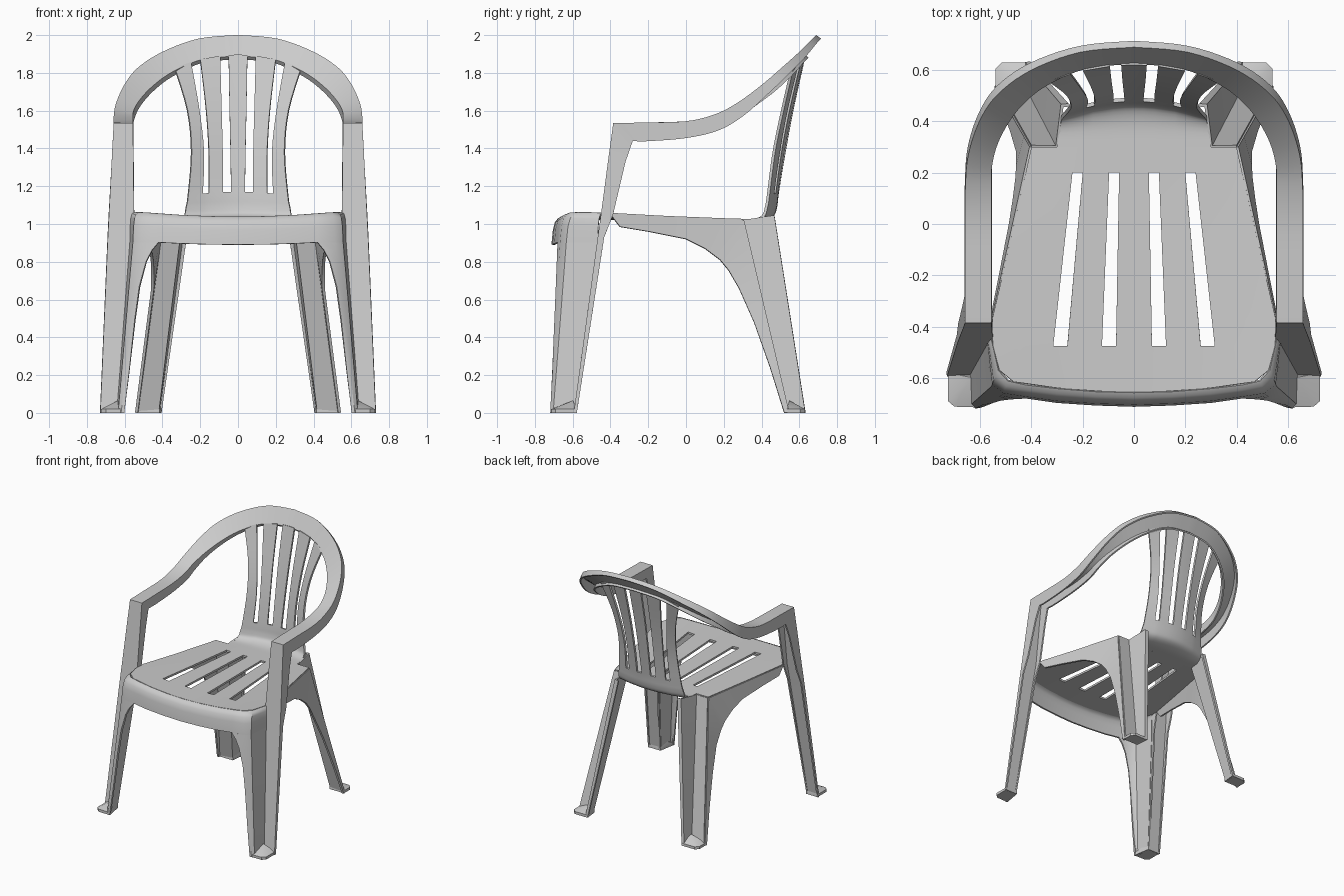
import bpy, bmesh, math

if "Cube" in bpy.data.objects:
    bpy.data.objects.remove(bpy.data.objects["Cube"])

plastic = bpy.data.materials.new("light grey plastic")
plastic.diffuse_color = (0.6, 0.6, 0.6, 1)
plastic.use_nodes = True
plastic.node_tree.nodes["Principled BSDF"].inputs["Base Color"].default_value = plastic.diffuse_color


def finish(name, mesh, thickness):
    ob = bpy.data.objects.new(name, mesh)
    bpy.context.collection.objects.link(ob)
    mesh.materials.append(plastic)
    m = ob.modifiers.new("mirror", 'MIRROR')
    m.use_clip = True
    m.merge_threshold = 0.0005
    if thickness:
        s = ob.modifiers.new("shell", 'SOLIDIFY')
        s.thickness = thickness
        s.offset = 0
    bpy.ops.object.select_all(action='DESELECT')
    ob.select_set(True)
    bpy.context.view_layer.objects.active = ob
    bpy.ops.object.convert(target='MESH')
    bpy.ops.object.shade_smooth_by_angle(angle=math.radians(35))


def sheet(name, rows, thickness=0.015, hole=lambda r, c: False):
    """Grid of quads through rows of points, mirrored and thickened."""
    n = len(rows[0])
    faces = [(r*n + c, r*n + c + 1, (r+1)*n + c + 1, (r+1)*n + c)
             for r in range(len(rows) - 1) for c in range(n - 1) if not hole(r, c)]
    mesh = bpy.data.meshes.new(name)
    mesh.from_pydata([p for row in rows for p in row], [], faces)
    finish(name, mesh, thickness)


def spline(rows, n):
    """Catmull-Rom interpolation between rows of points."""
    out = []
    for i in range(len(rows) - 1):
        quad = [rows[max(i-1, 0)], rows[i], rows[i+1], rows[min(i+2, len(rows)-1)]]
        for k in range(n):
            t = k / n
            out.append([tuple(0.5*(2*b + (c-a)*t + (2*a-5*b+4*c-d)*t*t + (3*b-a-3*c+d)*t**3)
                              for a, b, c, d in zip(*pts)) for pts in zip(*quad)])
    return out + [rows[-1]]


def lerp(a, b, t):
    return a + (b - a) * t


# Seat panel with four tapering slots
def seat_z(x, y):
    t = (y + 0.65) / 0.95
    return lerp(1.062, 1.02, t) - 0.03 * (1 - t) * (1 - (x / 0.55) ** 2)


def seat_row(y, w):
    t = (y + 0.475) / 0.675
    xs = [0, lerp(.07, .058, t), lerp(.125, .097, t), lerp(.26, .20, t),
          lerp(.315, .24, t), w * .84, w]
    return [(x, y, seat_z(x, y)) for x in xs]


rim = [(0, -.655), (.07, -.654), (.125, -.652), (.26, -.643), (.315, -.637),
       (.42, -.625), (.49, -.61), (.525, -.57)]
front = [(x, y, seat_z(x, y)) for x, y in rim if x != .42]
front[5] = (.47, -.615, seat_z(.47, -.615))
front = front[:6] + [front[-1]]
seat = [front, seat_row(-.475, .55), seat_row(-.38, .555), seat_row(-.1, .49),
        seat_row(.2, .422), seat_row(.30, .40)]
sheet("seat", seat, hole=lambda r, c: 1 <= r <= 3 and c in (1, 3))

# Rounded front apron, wrapping the corner to the arm post
top = [(0, -.655), (.15, -.651), (.3, -.639), (.42, -.625), (.49, -.61), (.525, -.57), (.552, -.446)]
low = [(0, -.705), (.15, -.70), (.3, -.69), (.42, -.673), (.51, -.66), (.55, -.63), (.566, -.467)]
apron = []
for f, g in ((0, 0), (.35, .05), (.65, .18), (.85, .45), (1, 1)):
    row = []
    for (x0, y0), (x1, y1) in zip(top, low):
        z0, z1 = seat_z(x0, y0), .89 + .012 * (x1 / .42) ** 2
        row.append((lerp(x0, x1, f), lerp(y0, y1, f), lerp(z0, min(z1, .902), g)))
    apron.append(row)
sheet("front_apron", apron)

# Front leg: narrow front face turning into the outward-facing panel
legs = []
for z, xin in ((.902, .42), (.86, .455), (.80, .485), (.67, .52), (.49, .545), (.22, .575), (0, .602)):
    t = z / .902
    cx, cy = lerp(.628, .55, t), lerp(-.70, -.63, t)
    legs.append([(xin, lerp(-.71, -.673, t), z),
                 (max(cx - lerp(.012, .04, t), xin + .008), lerp(-.712, -.66, t), z),
                 (cx, cy, z), (lerp(.635, .566, t), lerp(-.59, -.467, t), z)])
sheet("front_leg", legs)


# Arm post, armrest and top hoop: one channel-shaped band
def channel(o, i, f):
    return [tuple(a + b for a, b in zip(o, f)), o, i,
            tuple(a + .75 * b for a, b in zip(i, f))]


post = [channel((.725, -.59, 0), (.635, -.59, 0), (0, .012, 0)),
        channel((.685, -.463, .93), (.565, -.463, .93), (0, .03, 0)),
        channel((.679, -.446, 1.05), (.555, -.446, 1.05), (0, .06, 0)),
        channel((.663, -.405, 1.36), (.558, -.405, 1.36), (0, .085, -.03))]
arm = [channel((.655, -.382, 1.53), (.56, -.382, 1.53), (0, .10, -.09)),
       channel((.655, -.22, 1.533), (.56, -.22, 1.533), (0, .01, -.095)),
       channel((.655, 0, 1.54), (.56, 0, 1.54), (0, 0, -.085)),
       channel((.653, .15, 1.575), (.56, .15, 1.565), (0, .02, -.08)),
       channel((.642, .27, 1.635), (.556, .24, 1.60), (0, .03, -.065)),
       channel((.60, .40, 1.73), (.525, .34, 1.655), (0, .03, -.045)),
       channel((.53, .505, 1.82), (.455, .45, 1.73), (0, .03, -.035)),
       channel((.40, .60, 1.905), (.35, .54, 1.805), (0, .025, -.028)),
       channel((.21, .67, 1.975), (.19, .61, 1.872), (0, .02, -.02)),
       channel((0, .69, 1.995), (0, .63, 1.89), (0, .02, -.018))]
sheet("arm_and_hoop", post + spline(arm, 5), 0.012)

# Curved backrest rising out of the seat, split into five slats
profile = [  # side y, z, bulge in y, bulge in z, slat edges in x
    (.30, 1.02, 0, 0, (.037, .08, .16, .19, .30)),
    (.37, 1.022, .02, 0, (.037, .08, .16, .19, .29)),
    (.41, 1.045, .045, 0, (.037, .08, .16, .19, .283)),
    (.425, 1.09, .05, 0, (.037, .08, .155, .19, .275)),
    (.435, 1.15, .05, .02, (.037, .08, .155, .188, .265)),
    (.465, 1.38, .055, 0, (.04, .082, .155, .182, .247)),
    (.51, 1.60, .055, .02, (.045, .088, .17, .207, .268)),
    (.562, 1.825, .065, .07, (.05, .095, .20, .25, .335))]
back = [[(x, y + by * (1 - (x / e[-1]) ** 2), z + bz * (1 - (x / e[-1]) ** 2)) for x in (0,) + e]
        for y, z, by, bz, e in profile]
N = 4
sheet("backrest", spline(back, N), hole=lambda r, c: r >= 4 * N and c in (1, 3))

# Rear leg: rear lip, outward-facing panel, rearward-facing strip
leg_top = [(.255, .462, 1.04), (.28, .462, 1.045), (.30, .30, 1.02), (.40, .30, 1.02)]
leg_end = [(.405, .626, 0), (.42, .626, 0), (.425, .54, 0), (.535, .54, 0)]
sheet("rear_leg", [[tuple(lerp(a, b, t) for a, b in zip(p, q)) for p, q in zip(leg_top, leg_end)]
                   for t in (0, .33, .66, 1)])

# Side skirt: hangs from the seat edge and sweeps down the rear leg
skirt_top = [(-.40, 1.05), (-.2, 1.042), (0, 1.033), (.17, 1.026), (.30, 1.02)]
skirt_top += [(lerp(.54, .30, z / 1.02), z) for z in (.85, .68, .48, .24, 0)]
skirt_low = [(-.35, .985), (-.2, .96), (0, .92), (.10, .87), (.18, .81),
             (.225, .755), (.28, .66), (.36, .48), (.445, .24), (.52, 0)]


def edge_x(y):
    return .55 - .15 * (y + .38) / .68


skirt = []
for (y0, z0), (y1, z1) in zip(skirt_top, skirt_low):
    x0 = edge_x(y0) if y0 <= .30 else lerp(.535, .40, z0 / 1.02)
    x1 = edge_x(y1) + .13 * (1.03 - z1) if y1 < .27 else lerp(.538, .405, z1 / 1.02)
    skirt.append([(x0, y0, z0), (x1, y1, z1)])
sheet("side_skirt", skirt)


# Feet: low wedges filling the bottom of each leg channel
def foot(name, outline, peak):
    bm = bmesh.new()
    for x, y in outline:
        for z in (0, .02):
            bm.verts.new((x, y, z))
    bm.verts.new(peak)
    bmesh.ops.convex_hull(bm, input=bm.verts)
    mesh = bpy.data.meshes.new(name)
    bm.to_mesh(mesh)
    bm.free()
    finish(name, mesh, 0)


foot("front_foot", [(.602, -.715), (.70, -.712), (.725, -.69), (.725, -.58), (.625, -.58)],
     (.636, -.598, .065))
foot("rear_foot", [(.405, .63), (.515, .63), (.54, .605), (.54, .53), (.415, .53)],
     (.428, .548, .065))
